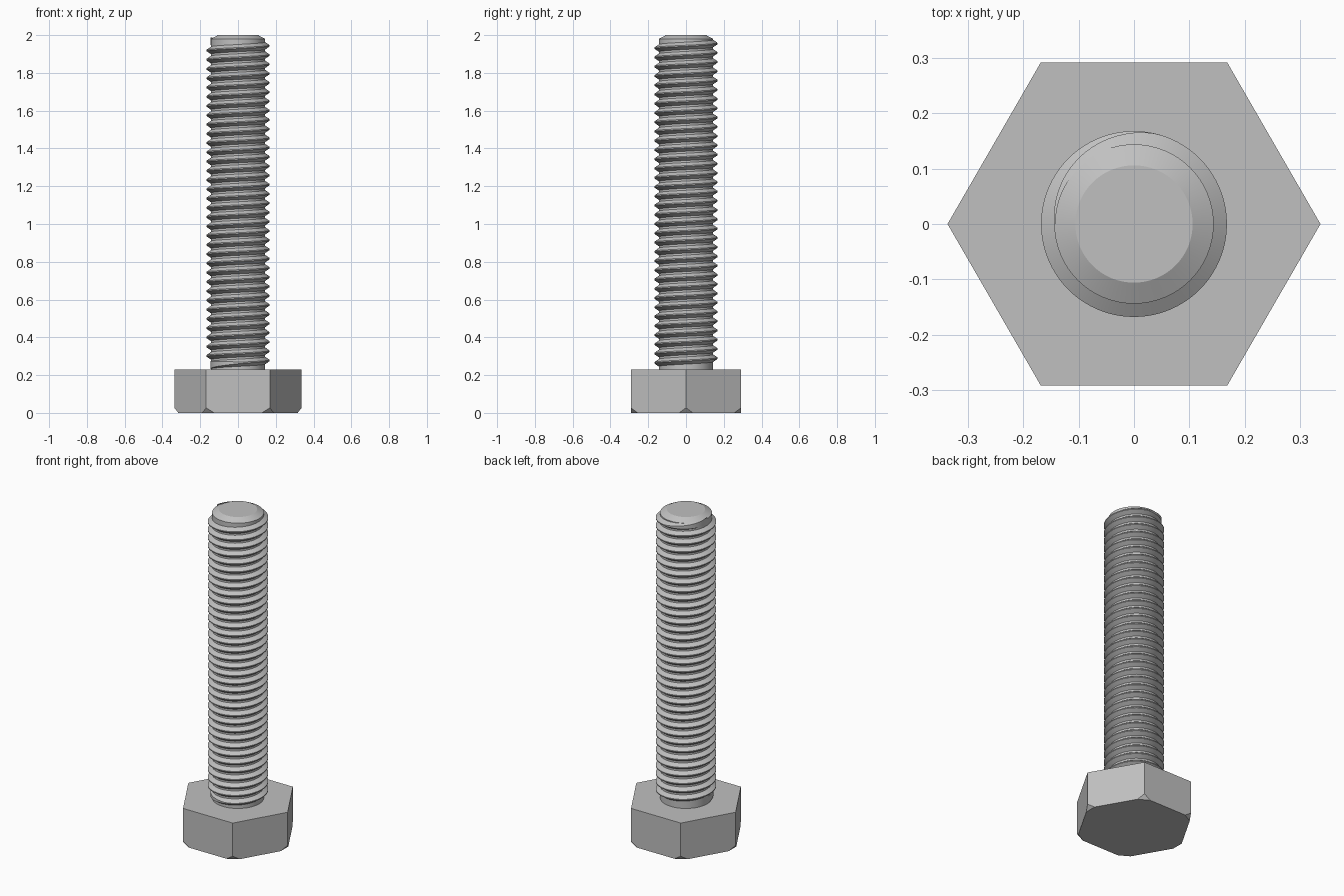
import bpy, bmesh
from math import sin, cos, pi, radians
from mathutils import Vector

if "Cube" in bpy.data.objects:
    bpy.data.objects.remove(bpy.data.objects["Cube"])

steel = bpy.data.materials.new("steel grey")
steel.use_nodes = True
colour = (0.53, 0.53, 0.53, 1)
steel.diffuse_color = colour
steel.node_tree.nodes["Principled BSDF"].inputs["Base Color"].default_value = colour

HEX_R, HEAD_H = 0.337, 0.23
ROOT_R, CREST_R = 0.144, 0.168
PITCH, SEGMENTS = 0.049, 64


def finish(bm, name, smooth):
    bmesh.ops.recalc_face_normals(bm, faces=bm.faces)
    mesh = bpy.data.meshes.new(name)
    bm.to_mesh(mesh)
    bm.free()
    mesh.materials.append(steel)
    obj = bpy.data.objects.new(name, mesh)
    bpy.context.collection.objects.link(obj)
    if smooth:
        bpy.ops.object.select_all(action='DESELECT')
        bpy.context.view_layer.objects.active = obj
        obj.select_set(True)
        bpy.ops.object.shade_smooth_by_angle(angle=radians(25))
    return obj


# Hexagonal head, with the lower corners cut off at a slant
bm = bmesh.new()
rings = [[bm.verts.new((HEX_R * cos(i * pi / 3), HEX_R * sin(i * pi / 3), z))
          for i in range(6)] for z in (0, HEAD_H)]
for ring in rings:
    bm.faces.new(ring)
for i in range(6):
    j = (i + 1) % 6
    bm.faces.new((rings[0][i], rings[0][j], rings[1][j], rings[1][i]))
for i in range(6):
    out = Vector((cos(i * pi / 3), sin(i * pi / 3), 0))
    bmesh.ops.bisect_plane(bm, geom=bm.verts[:] + bm.edges[:] + bm.faces[:],
                           plane_co=out * 0.316, plane_no=out * 0.027 - Vector((0, 0, 0.021)),
                           clear_outer=True)
    bmesh.ops.holes_fill(bm, edges=[e for e in bm.edges if e.is_boundary])
finish(bm, "hex_head", False)

# Shank core with a chamfered tip
bm = bmesh.new()
profile = [(0, HEAD_H - 0.02), (ROOT_R, HEAD_H - 0.02), (ROOT_R, 1.98), (0.106, 2), (0, 2)]
verts = [bm.verts.new((r, 0, z)) for r, z in profile]
edges = [bm.edges.new(pair) for pair in zip(verts, verts[1:])]
bmesh.ops.spin(bm, geom=verts + edges, cent=(0, 0, 0), axis=(0, 0, 1),
               angle=2 * pi, steps=SEGMENTS)
bmesh.ops.remove_doubles(bm, verts=bm.verts, dist=0.0001)
finish(bm, "shank_core", True)

# Right-handed thread ridge, running out to the root at both ends
bm = bmesh.new()
turns, top_z = 35, 1.968
total = turns * SEGMENTS
previous = None
for step in range(total + 1):
    angle = pi + (step - total) * 2 * pi / SEGMENTS
    z = top_z + (step - total) * PITCH / SEGMENTS
    fade = min(1, step / SEGMENTS * 3.5, (total - step) / SEGMENTS * 3.5)
    base, crest = ROOT_R - 0.002, ROOT_R + (CREST_R - ROOT_R) * fade
    half_crest = PITCH * (0.42 - 0.36 * fade)
    ring = [bm.verts.new((r * cos(angle), r * sin(angle), z + dz)) for r, dz in
            ((base, -PITCH * 0.42), (crest, -half_crest), (crest, half_crest), (base, PITCH * 0.42))]
    if previous:
        for i in range(4):
            j = (i + 1) % 4
            bm.faces.new((previous[i], previous[j], ring[j], ring[i]))
    if step in (0, total):
        bm.faces.new(ring)
    previous = ring
finish(bm, "thread", True)
